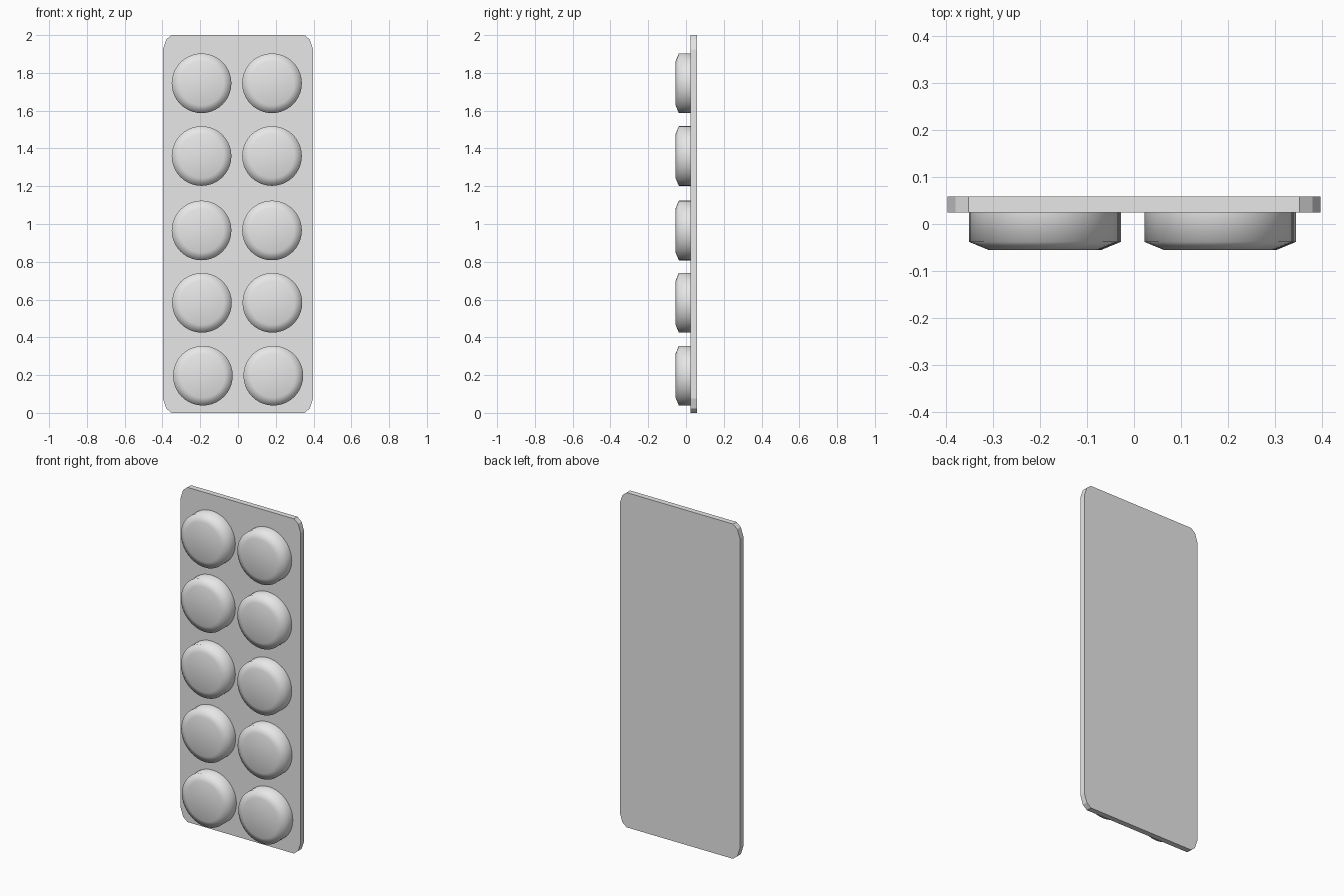
import bpy, bmesh, math

cube = bpy.data.objects.get("Cube")
if cube:
    bpy.data.objects.remove(cube, do_unlink=True)

grey = bpy.data.materials.new("light grey")
grey.use_nodes = True
grey.diffuse_color = (0.8, 0.8, 0.8, 1)
grey.node_tree.nodes["Principled BSDF"].inputs["Base Color"].default_value = grey.diffuse_color


def make_object(name, bm):
    bmesh.ops.recalc_face_normals(bm, faces=bm.faces)
    mesh = bpy.data.meshes.new(name)
    bm.to_mesh(mesh)
    bm.free()
    mesh.materials.append(grey)
    obj = bpy.data.objects.new(name, mesh)
    bpy.context.collection.objects.link(obj)
    return obj


# Backing plate: one corner profile mirrored around, then extruded
FRONT, BACK = 0.025, 0.058
corner = [(0.397, 0.925), (0.38, 0.977), (0.352, 1.0)]
outline = []
for sx, sz in ((1, 1), (-1, 1), (-1, -1), (1, -1)):
    points = corner if sx * sz > 0 else corner[::-1]
    outline += [(sx * x, FRONT, 1 + sz * z) for x, z in points]
bm = bmesh.new()
face = bm.faces.new([bm.verts.new(p) for p in outline])
result = bmesh.ops.extrude_face_region(bm, geom=[face], use_keep_orig=True)
moved = [v for v in result["geom"] if isinstance(v, bmesh.types.BMVert)]
bmesh.ops.translate(bm, verts=moved, vec=(0, BACK - FRONT, 0))
make_object("backing_plate", bm)


# Blister: round cup with a shallow sloped rim and a flat front
def blister(name, x, z, sides=40):
    bm = bmesh.new()
    rings = []
    for radius, y in ((0.158, FRONT + 0.005), (0.158, -0.038), (0.117, -0.055)):
        rings.append([bm.verts.new((x + radius * math.cos(i * math.tau / sides), y,
                                    z + radius * math.sin(i * math.tau / sides)))
                      for i in range(sides)])
    for a, b in zip(rings, rings[1:]):
        for i in range(sides):
            j = (i + 1) % sides
            bm.faces.new((a[i], a[j], b[j], b[i]))
    bm.faces.new(rings[-1])
    bm.faces.new(rings[0][::-1])
    for f in bm.faces:
        f.smooth = True
    # the hidden base stays crisp
    for e in bm.edges:
        e.smooth = not all(v in rings[0] for v in e.verts)
    make_object(name, bm)


# Two columns of five, the lower rows drifting slightly sideways
rows = [(0.197, 0.007), (0.583, 0.002), (0.966, 0), (1.36, 0), (1.745, 0)]
for n, (z, drift) in enumerate(rows, 1):
    blister(f"blister_right_{n}", -0.193 + drift, z)
    blister(f"blister_left_{n}", 0.18 + drift, z)
